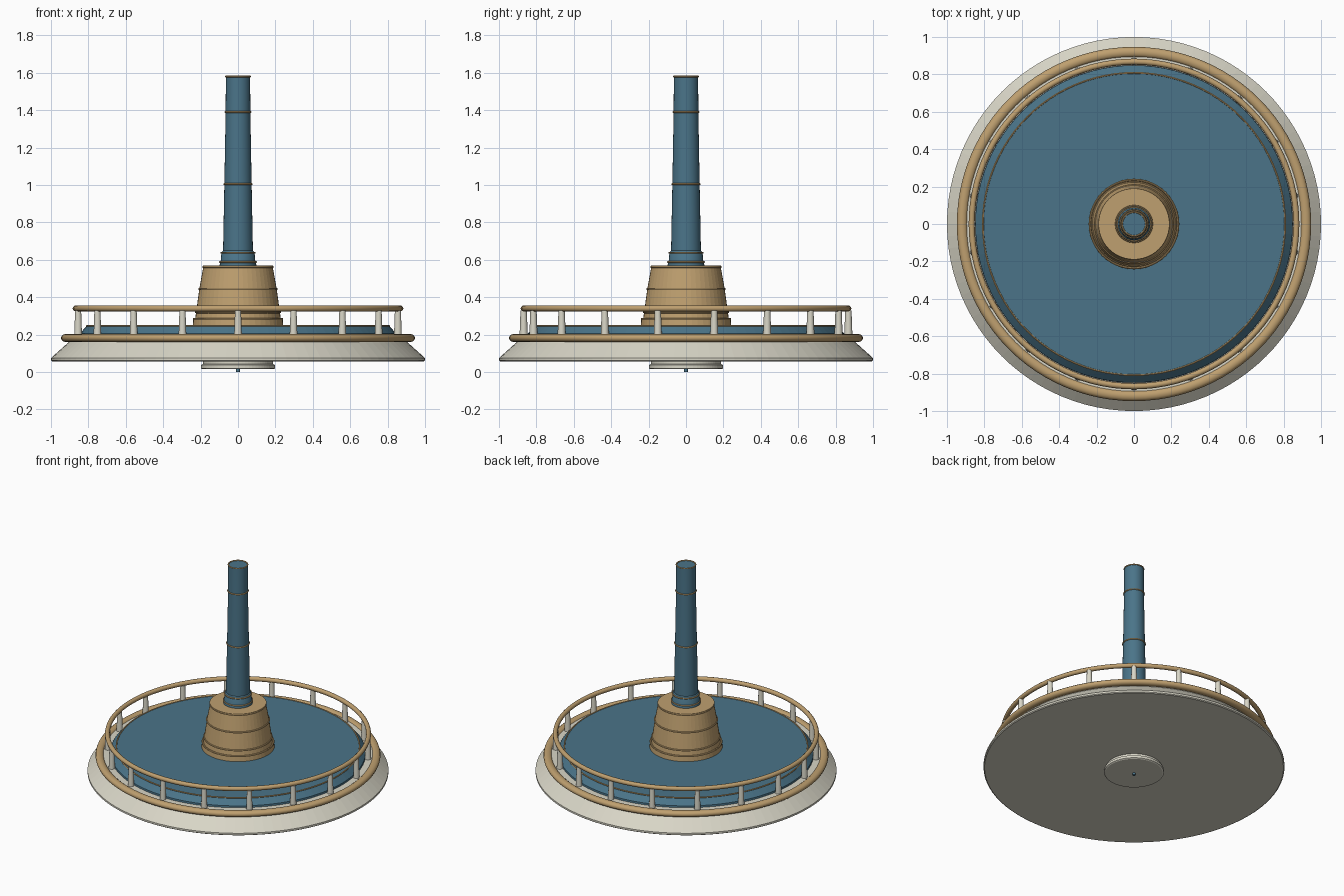
import bpy, bmesh, math
from mathutils import Vector, Matrix

cube = bpy.data.objects.get("Cube")
if cube:
    bpy.data.objects.remove(cube)


def material(name, rgb):
    m = bpy.data.materials.new(name)
    m.use_nodes = True
    m.diffuse_color = (*rgb, 1)
    m.node_tree.nodes["Principled BSDF"].inputs["Base Color"].default_value = (*rgb, 1)
    return m


CREAM = material("cream stone", (0.69, 0.67, 0.57))
BLUE = material("slate blue", (0.069, 0.175, 0.25))
TAN = material("tan brass", (0.52, 0.35, 0.16))


def finish(name, bm, mat, smooth):
    bmesh.ops.remove_doubles(bm, verts=bm.verts, dist=0.0001)
    bmesh.ops.recalc_face_normals(bm, faces=bm.faces)
    mesh = bpy.data.meshes.new(name)
    bm.to_mesh(mesh)
    bm.free()
    mesh.materials.append(mat)
    obj = bpy.data.objects.new(name, mesh)
    bpy.context.collection.objects.link(obj)
    if smooth:
        bpy.ops.object.select_all(action="DESELECT")
        obj.select_set(True)
        bpy.context.view_layer.objects.active = obj
        bpy.ops.object.shade_smooth_by_angle(angle=math.radians(40))
    return obj


def lathe(name, profile, mat, steps=64, closed=False, smooth=False):
    """Turn a (radius, height) profile around the vertical axis."""
    bm = bmesh.new()
    verts = [bm.verts.new((r, 0, z)) for r, z in profile]
    edges = [bm.edges.new(pair) for pair in zip(verts, verts[1:])]
    if closed:
        edges.append(bm.edges.new((verts[-1], verts[0])))
    bmesh.ops.spin(bm, geom=verts + edges, cent=(0, 0, 0), axis=(0, 0, 1),
                   angle=math.tau, steps=steps)
    return finish(name, bm, mat, smooth)


def ring(name, radius, z, half_width, half_height, mat=TAN, sides=12, steps=96):
    """Round hoop with an oval section."""
    angles = [math.tau * i / sides for i in range(sides)]
    section = [(radius + half_width * math.cos(a), z + half_height * math.sin(a))
               for a in angles]
    return lathe(name, section, mat, steps, closed=True, smooth=True)


# Underside pivot and hub
lathe("pivot_pin", [(0, 0), (0.01, 0), (0.01, 0.03), (0, 0.03)], BLUE, 12)
lathe("lower_hub", [(0, 0.015), (0.19, 0.015), (0.198, 0.02), (0.198, 0.038),
                    (0.187, 0.043), (0.187, 0.07), (0, 0.07)], CREAM)

# Sloped base and raised deck
lathe("base_skirt", [(0, 0.057), (0.993, 0.057), (1, 0.062), (1, 0.075),
                     (0.905, 0.16), (0.905, 0.192), (0, 0.192)], CREAM, 96)
lathe("deck", [(0, 0.18), (0.85, 0.18), (0.848, 0.205), (0.807, 0.247),
               (0, 0.247)], BLUE, 96)
ring("deck_trim", 0.808, 0.246, 0.005, 0.005, sides=8)
ring("bumper_ring", 0.919, 0.182, 0.028, 0.022)

# Railing
RAIL_RADIUS, POSTS = 0.868, 18
ring("hand_rail", RAIL_RADIUS, 0.34, 0.016, 0.016)
posts = bmesh.new()
for i in range(POSTS):
    a = math.tau * i / POSTS
    place = Matrix.Translation(Vector((RAIL_RADIUS * math.sin(a),
                                       -RAIL_RADIUS * math.cos(a), 0.26)))
    bmesh.ops.create_cone(posts, cap_ends=True, segments=10, radius1=0.022,
                          radius2=0.017, depth=0.14, matrix=place)
finish("rail_posts", posts, CREAM, True)

# Central pedestal with raised hoops
lathe("pedestal", [(0, 0.24), (0.243, 0.24), (0.239, 0.28), (0.229, 0.284),
                   (0.224, 0.32), (0.207, 0.444), (0.187, 0.555),
                   (0.187, 0.57), (0, 0.57)], TAN, 48)
for name, r, z in (("lower_hoop", 0.236, 0.283), ("second_hoop", 0.224, 0.32),
                   ("middle_hoop", 0.207, 0.444), ("top_hoop", 0.185, 0.562)):
    ring("pedestal_" + name, r, z, 0.006, 0.006, sides=8)

# Tapered column with collar and bands
lathe("column_collar", [(0, 0.565), (0.098, 0.565), (0.097, 0.588), (0.091, 0.6),
                        (0.089, 0.64), (0.08, 0.65), (0, 0.65)], BLUE, 48, smooth=True)
lathe("column", [(0, 0.64), (0.08, 0.64), (0.073, 1.0), (0.066, 1.39),
                 (0.065, 1.58), (0, 1.58)], BLUE, 48, smooth=True)
for name, r, z in (("base", 0.096, 0.588), ("collar", 0.089, 0.638),
                   ("lower", 0.074, 1.005), ("upper", 0.067, 1.39),
                   ("cap", 0.064, 1.58)):
    ring("column_band_" + name, r, z, 0.005, 0.005, sides=8, steps=48)
